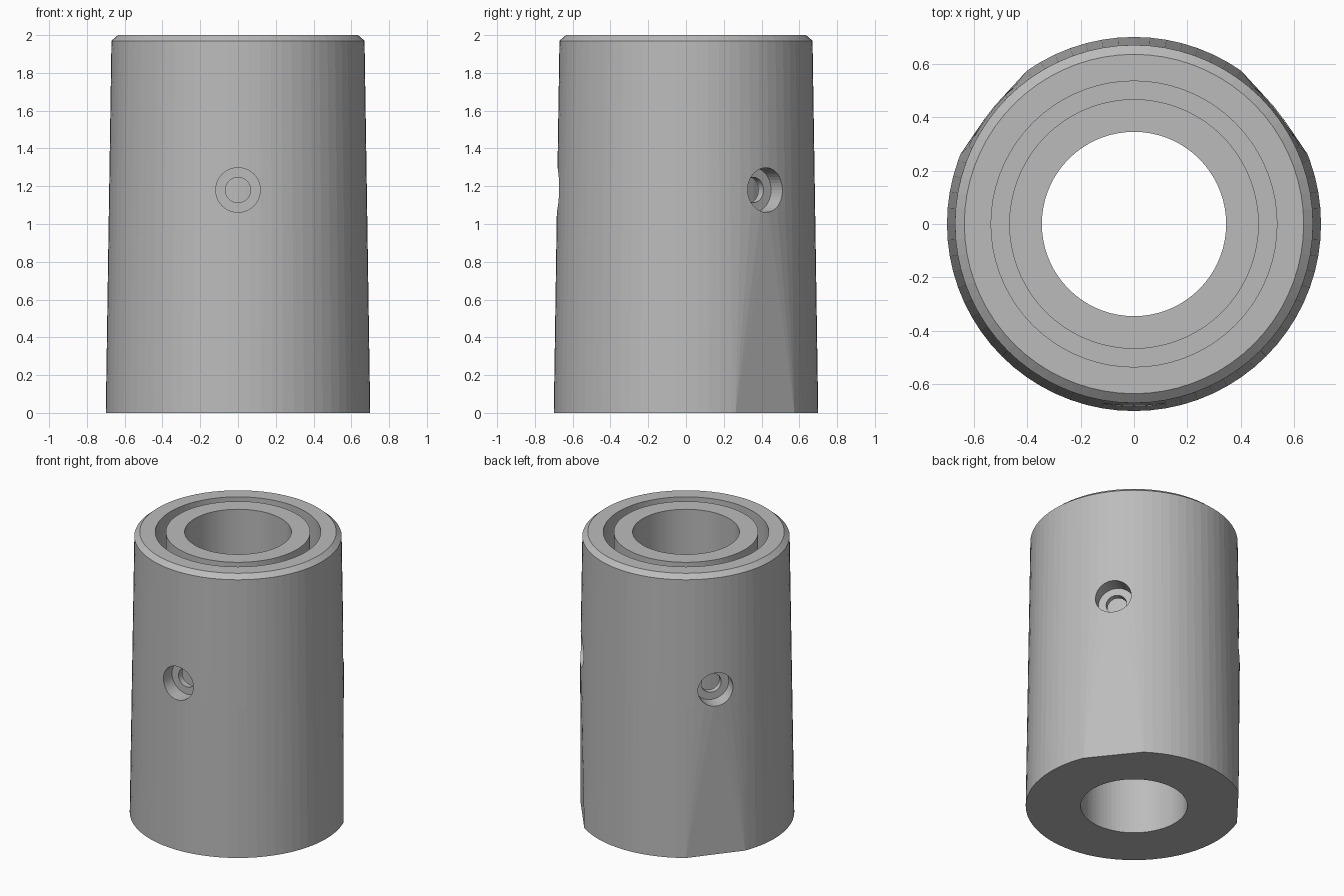
import bpy
import bmesh
from math import radians, degrees, atan2, cos, sin, pi
from mathutils import Matrix, Vector

cube = bpy.data.objects.get("Cube")
if cube:
    bpy.data.objects.remove(cube, do_unlink=True)

SEGMENTS = 72
HOLE_HEIGHT = 1.18
HOLE_ANGLES = (-90, 38.5, 141.5)

grey = bpy.data.materials.new("plain grey")
grey.use_nodes = True
colour = (0.5, 0.5, 0.5, 1)
grey.diffuse_color = colour
grey.node_tree.nodes["Principled BSDF"].inputs["Base Color"].default_value = colour


def add_object(name, bm):
    bmesh.ops.recalc_face_normals(bm, faces=bm.faces)
    mesh = bpy.data.meshes.new(name)
    bm.to_mesh(mesh)
    bm.free()
    mesh.materials.append(grey)
    obj = bpy.data.objects.new(name, mesh)
    bpy.context.collection.objects.link(obj)
    return obj


def lathe(profile):
    """Closed (radius, height) profile turned about z."""
    bm = bmesh.new()
    rings = []
    for r, z in profile:
        angles = [2 * pi * i / SEGMENTS for i in range(SEGMENTS)]
        rings.append([bm.verts.new((r * cos(a), r * sin(a), z)) for a in angles])
    for j, ring in enumerate(rings):
        upper = rings[(j + 1) % len(rings)]
        for i in range(SEGMENTS):
            k = (i + 1) % SEGMENTS
            bm.faces.new((ring[i], ring[k], upper[k], upper[i]))
    return bm


# Tapered sleeve with chamfered rim, ring groove and central bore
profile = [(0.345, 0), (0.70, 0), (0.684, 1.06), (0.67, 1.97), (0.635, 2),
           (0.535, 2), (0.535, 0.8), (0.467, 0.8), (0.467, 2), (0.345, 2)]
bm = lathe(profile)

# Flat wedges below the two rear holes: foot points gather at the chord ends
for v in bm.verts:
    if v.co.z < 0.01 and v.co.xy.length > 0.6 and v.co.y > 0:
        side = 1 if v.co.x > 0 else -1
        angle = degrees(atan2(v.co.y, abs(v.co.x)))
        if 22 < angle < 55:
            end = radians(22 if angle < 38.5 else 55)
            v.co = Vector((side * 0.70 * cos(end), 0.70 * sin(end), 0))
bmesh.ops.remove_doubles(bm, verts=bm.verts, dist=0.0005)
bmesh.ops.triangulate(bm, faces=[f for f in bm.faces if len(f.verts) == 4
                                 and f.calc_center_median().z < 0.7])
sleeve = add_object("sleeve", bm)


def hole_cutter(name, angle, radius, inner, outer):
    a = radians(angle)
    centre = (inner + outer) / 2
    place = (Matrix.Translation((centre * cos(a), centre * sin(a), HOLE_HEIGHT))
             @ Matrix.Rotation(a, 4, 'Z') @ Matrix.Rotation(pi / 2, 4, 'Y'))
    bm = bmesh.new()
    bmesh.ops.create_cone(bm, cap_ends=True, segments=40, radius1=radius,
                          radius2=radius, depth=outer - inner, matrix=place)
    cutter = add_object(name, bm)
    cutter.hide_render = True
    return cutter


# Counterbored screw holes reaching into the groove
cutters = []
for angle in HOLE_ANGLES:
    cutters.append(hole_cutter("counterbore_cutter", angle, 0.118, 0.575, 0.9))
    cutters.append(hole_cutter("screw_hole_cutter", angle, 0.067, 0.50, 0.8))
for cutter in cutters:
    cut = sleeve.modifiers.new("hole", 'BOOLEAN')
    cut.operation = 'DIFFERENCE'
    cut.solver = 'EXACT'
    cut.object = cutter

# Apply the cuts and drop the helpers
bpy.context.view_layer.update()
evaluated = sleeve.evaluated_get(bpy.context.evaluated_depsgraph_get())
finished = bpy.data.meshes.new_from_object(evaluated)
sleeve.modifiers.clear()
sleeve.data = finished
for cutter in cutters:
    bpy.data.objects.remove(cutter, do_unlink=True)
